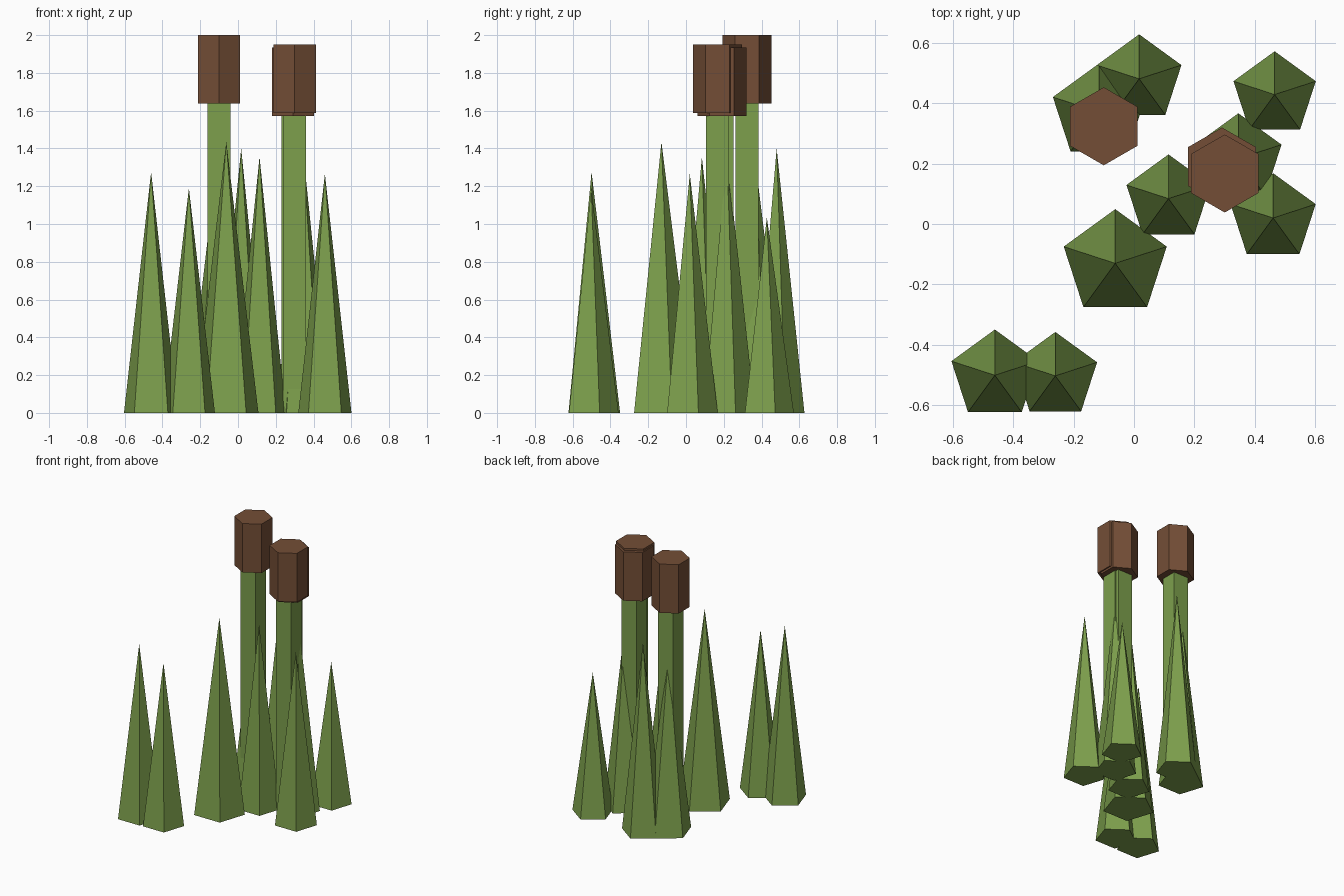
import bpy
import math

if "Cube" in bpy.data.objects:
    bpy.data.objects.remove(bpy.data.objects["Cube"])


def material(name, rgb):
    m = bpy.data.materials.new(name)
    m.diffuse_color = (*rgb, 1.0)
    m.use_nodes = True
    m.node_tree.nodes["Principled BSDF"].inputs["Base Color"].default_value = m.diffuse_color
    return m


GREEN = material("reed green", (0.205, 0.350, 0.073))
BROWN = material("seed head brown", (0.174, 0.076, 0.037))


def prism(name, sides, x, y, z0, z1, r_bottom, r_top, turn, mat):
    """Closed flat-faced prism or cone; turn is the angle of its first corner."""
    ring = [turn + 2 * math.pi * i / sides for i in range(sides)]
    verts = [(r_bottom * math.cos(a), r_bottom * math.sin(a), 0) for a in ring]
    faces = [tuple(reversed(range(sides)))]
    if r_top > 0:
        verts += [(r_top * math.cos(a), r_top * math.sin(a), z1 - z0) for a in ring]
        faces.append(tuple(range(sides, 2 * sides)))
        faces += [(i, (i + 1) % sides, sides + (i + 1) % sides, sides + i)
                  for i in range(sides)]
    else:
        verts.append((0, 0, z1 - z0))
        faces += [(i, (i + 1) % sides, sides) for i in range(sides)]
    mesh = bpy.data.meshes.new(name)
    mesh.from_pydata(verts, [], faces)
    mesh.materials.append(mat)
    obj = bpy.data.objects.new(name, mesh)
    obj.location = (x, y, z0)
    bpy.context.collection.objects.link(obj)
    return obj


# Pointed five-sided leaves: x, y, radius, height
LEAVES = [
    (-0.460, -0.500, 0.151, 1.275),
    (-0.260, -0.502, 0.145, 1.19),
    (-0.062, -0.130, 0.179, 1.435),
    (0.114, 0.084, 0.146, 1.355),
    (0.460, 0.020, 0.148, 1.265),
    (0.465, 0.428, 0.143, 1.035),
    (0.017, 0.480, 0.147, 1.40),
    (-0.115, 0.370, 0.161, 1.31),
    (0.345, 0.216, 0.150, 1.38),
]
for i, (x, y, r, h) in enumerate(LEAVES, 1):
    prism(f"leaf_{i}", 5, x, y, 0, h, r, 0, math.pi / 2, GREEN)

# Square stalks carrying six-sided seed heads: x, y, top height
REEDS = [
    (-0.100, 0.323, 2.0),
    (0.300, 0.167, 1.95),
    (0.291, 0.190, 1.935),
]
for i, (x, y, top) in enumerate(REEDS, 1):
    base = top - 0.362
    prism(f"stalk_{i}", 4, x, y, 0, base + 0.02, 0.0865, 0.0865, math.pi / 4, GREEN)
    prism(f"seed_head_{i}", 6, x, y, base, top, 0.129, 0.129, math.pi / 2, BROWN)
